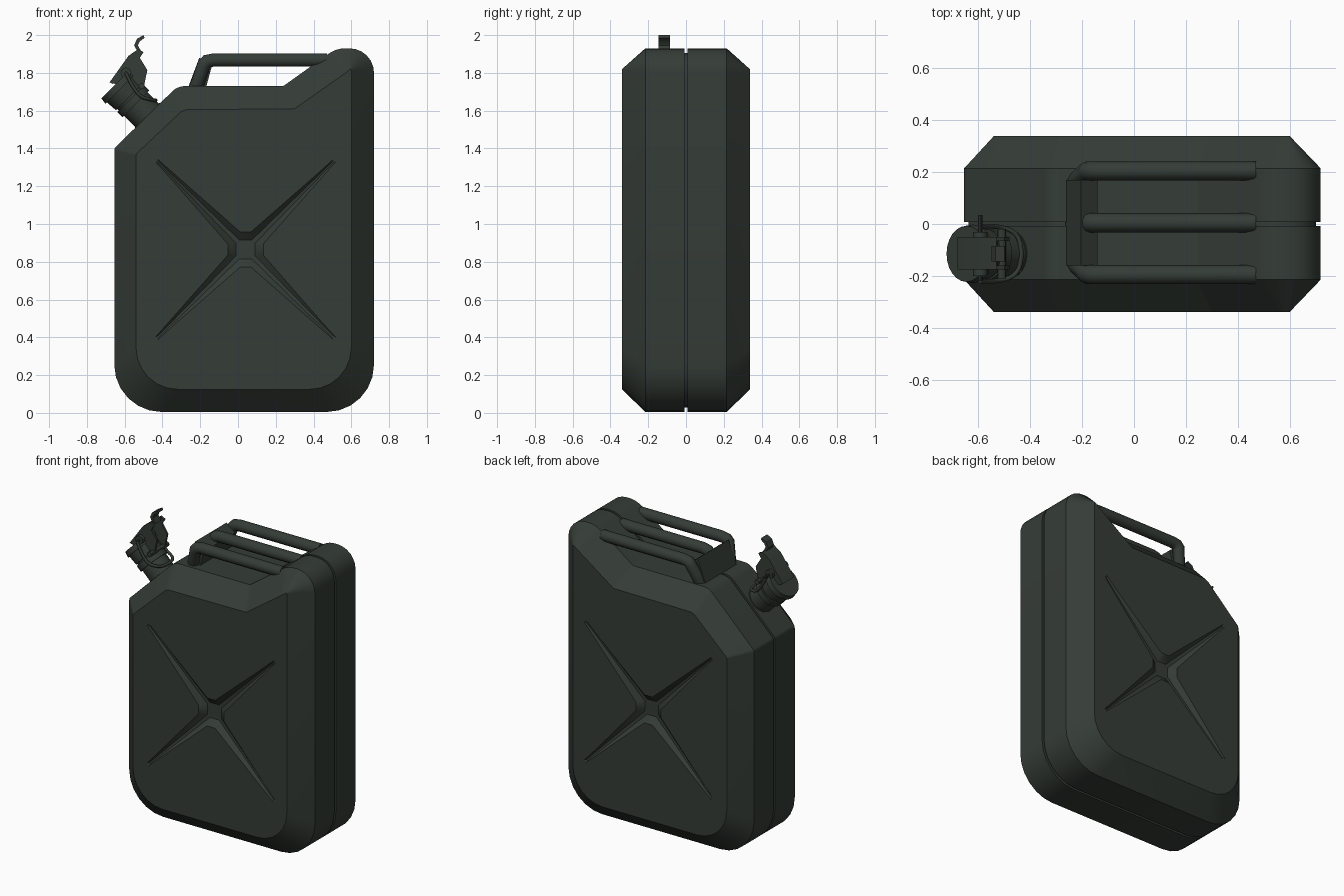
import bpy, bmesh, math
from mathutils import Vector

if "Cube" in bpy.data.objects:
    bpy.data.objects.remove(bpy.data.objects["Cube"])

paint = bpy.data.materials.new("dark_olive_paint")
paint.use_nodes = True
colour = (0.035, 0.045, 0.037, 1)
paint.diffuse_color = colour
paint.node_tree.nodes["Principled BSDF"].inputs["Base Color"].default_value = colour


def activate(obj):
    bpy.ops.object.select_all(action="DESELECT")
    obj.select_set(True)
    bpy.context.view_layer.objects.active = obj


def smooth(obj):
    activate(obj)
    bpy.ops.object.shade_smooth_by_angle(angle=math.radians(30))


def finish(name, bm):
    """Turn a bmesh into a painted object that is smooth except at sharp edges."""
    bmesh.ops.recalc_face_normals(bm, faces=bm.faces)
    mesh = bpy.data.meshes.new(name)
    bm.to_mesh(mesh)
    bm.free()
    obj = bpy.data.objects.new(name, mesh)
    bpy.context.collection.objects.link(obj)
    mesh.materials.append(paint)
    smooth(obj)
    return obj


def bridge(bm, a, b):
    for i in range(len(a)):
        j = (i + 1) % len(a)
        bm.faces.new((a[i], a[j], b[j], b[i]))


def rounded(corners, steps=6):
    """Outline in the xz plane with an arc at every (x, z, radius) corner."""
    points = []
    for i, (x, z, r) in enumerate(corners):
        p = Vector((x, 0, z))
        before, after = corners[i - 1], corners[(i + 1) % len(corners)]
        a = (Vector((before[0], 0, before[1])) - p).normalized()
        b = (Vector((after[0], 0, after[1])) - p).normalized()
        half = a.angle(b) / 2
        centre = p + (a + b).normalized() * (r / math.sin(half))
        tangent = r / math.tan(half)
        start = (p + a * tangent - centre).normalized()
        end = (p + b * tangent - centre).normalized()
        points += [centre + start.slerp(end, k / steps).normalized() * r
                   for k in range(steps + 1)]
    return points


def prism(name, profile, y0, y1):
    bm = bmesh.new()
    rings = [[bm.verts.new((x, y, z)) for x, z in profile] for y in (y0, y1)]
    bridge(bm, *rings)
    for ring in rings:
        bm.faces.new(ring)
    return finish(name, bm)


def cylinder(name, a, b, r, r2=None, sides=24):
    a, b = Vector(a), Vector(b)
    bm = bmesh.new()
    bmesh.ops.create_cone(bm, cap_ends=True, segments=sides, radius1=r,
                          radius2=r2 or r, depth=(b - a).length)
    turn = (b - a).to_track_quat("Z", "Y").to_matrix().to_4x4()
    turn.translation = (a + b) / 2
    bm.transform(turn)
    return finish(name, bm)


def tube(name, points, r, kind="POLY"):
    curve = bpy.data.curves.new(name, "CURVE")
    curve.dimensions = "3D"
    curve.bevel_depth = r
    curve.bevel_resolution = 3
    curve.use_fill_caps = True
    spline = curve.splines.new(kind)
    spline.points.add(len(points) - 1)
    for target, p in zip(spline.points, points):
        target.co = (*p, 1)
    if kind == "NURBS":
        spline.use_endpoint_u = True
        spline.order_u = 3
    obj = bpy.data.objects.new(name, curve)
    bpy.context.collection.objects.link(obj)
    curve.materials.append(paint)


# Can body: flat panels, sloped shoulders and a sunken centre seam
outer = [(-.655, .005, .25), (.72, .005, .25), (.72, 1.93, .13), (.52, 1.93, .15),
         (.24, 1.73, .03), (-.32, 1.73, .1), (-.655, 1.40, .03)]
inner = [(-.54, .125, .22), (.60, .125, .22), (.60, 1.825, .005), (.57, 1.80, .01),
         (.30, 1.61, .03), (-.29, 1.605, .06), (-.54, 1.37, .02)]
seam = [(x * .975, .96 + (z - .96) * .975, r) for x, z, r in outer]
layers = [(inner, -.34), (outer, -.215), (outer, -.008), (seam, -.008),
          (seam, .008), (outer, .008), (outer, .215), (inner, .34)]
bm = bmesh.new()
rings = [[bm.verts.new((p.x, y, p.z)) for p in rounded(c)] for c, y in layers]
for a, b in zip(rings, rings[1:]):
    bridge(bm, a, b)
bm.faces.new(rings[0])
bm.faces.new(rings[-1])
body = finish("can_body", bm)

# Pressed cross on both panels: four tapering arms meeting in a flat middle
centre = Vector((.04, 0, .865))


def star_ring(bm, side, reach, base, tip, tip_gap, depth, tip_depth):
    ring = []
    for k in range(4):
        angle = math.pi * (k + .5) / 2
        d = Vector((math.cos(angle), 0, math.sin(angle)))
        p = Vector((-d.z, 0, d.x))
        for along, across, sink in ((reach, -base, depth), (.68 - tip_gap, -tip, tip_depth),
                                    (.68 - tip_gap, tip, tip_depth), (reach, base, depth)):
            v = centre + d * along + p * across
            ring.append(bm.verts.new((v.x, side * (.34 - sink), v.z)))
    for k in range(4):
        bm.faces.new(ring[4 * k:4 * k + 4])
    bm.faces.new([v for i, v in enumerate(ring) if i % 4 in (0, 3)])
    return ring


for side in (-1, 1):
    bm = bmesh.new()
    top = star_ring(bm, side, .095, .055, .016, 0, -.01, -.01)
    floor = star_ring(bm, side, .06, .012, .004, .03, .035, .008)
    bridge(bm, top, floor)
    cutter = finish("cross_cutter", bm)
    cutter.hide_render = True
    cut = body.modifiers.new("cross", "BOOLEAN")
    cut.operation, cut.solver, cut.object = "DIFFERENCE", "EXACT", cutter
    activate(body)
    bpy.ops.object.modifier_apply(modifier=cut.name)
    bpy.data.objects.remove(cutter)
smooth(body)

# Triple carrying handle with a sloped end wall
for name, y, foot in (("front", -.195, -.15), ("middle", .005, .005), ("back", .205, .16)):
    tube(name + "_handle_bar", [(.47, y, 1.868), (-.13, y, 1.868), (-.165, y, 1.862),
                                (-.18, y, 1.845), (-.225, foot, 1.71)], .037)
prism("handle_end_wall", [(-.265, 1.72), (-.17, 1.72), (-.14, 1.83), (-.205, 1.88)], -.16, .17)

# Spout: neck, collar and hinged cap along the shoulder's normal
base = Vector((-.47, -.115, 1.565))
axis = Vector((-1, 0, 1)).normalized()
for name, low, high, r, r2 in (("spout_neck", -.04, .17, .088, .088),
                               ("neck_weld", -.04, .015, .105, .092),
                               ("neck_collar", .10, .14, .100, .100),
                               ("spout_cap", .15, .215, .098, .103),
                               ("cap_rim", .215, .25, .113, .108)):
    cylinder(name, base + axis * low, base + axis * high, r, r2)

# Locking lever: two cheeks, a bridge plate, a finger hook and pivots
cheek = [(-.68, 1.75), (-.58, 1.89), (-.53, 1.925), (-.50, 1.91), (-.52, 1.88),
         (-.48, 1.815), (-.50, 1.72), (-.58, 1.72)]
for name, y in (("front_lever_cheek", -.175), ("back_lever_cheek", -.065)):
    prism(name, cheek, y, y + .014)
prism("lever_bridge", [(-.68, 1.75), (-.58, 1.89), (-.53, 1.925), (-.525, 1.91),
                       (-.57, 1.875), (-.665, 1.742)], -.17, -.055)
prism("lever_hook", [(-.53, 1.91), (-.55, 1.945), (-.535, 1.98), (-.50, 2.0), (-.495, 1.985),
                     (-.52, 1.967), (-.53, 1.945), (-.51, 1.91)], -.145, -.085)
cylinder("lever_pivot", (-.593, -.20, 1.80), (-.593, -.03, 1.80), .028, sides=16)
cylinder("hinge_pin", (-.51, -.21, 1.73), (-.51, -.02, 1.73), .016, sides=12)
cylinder("locking_pin", (-.593, -.22, 1.80), (-.593, .035, 1.80), .008, sides=8)
tube("wire_bail", [(-.593, -.22, 1.80), (-.54, -.225, 1.68), (-.45, -.20, 1.655),
                   (-.43, -.115, 1.655), (-.45, -.03, 1.655), (-.54, -.005, 1.68),
                   (-.593, -.01, 1.80)], .009, "NURBS")
